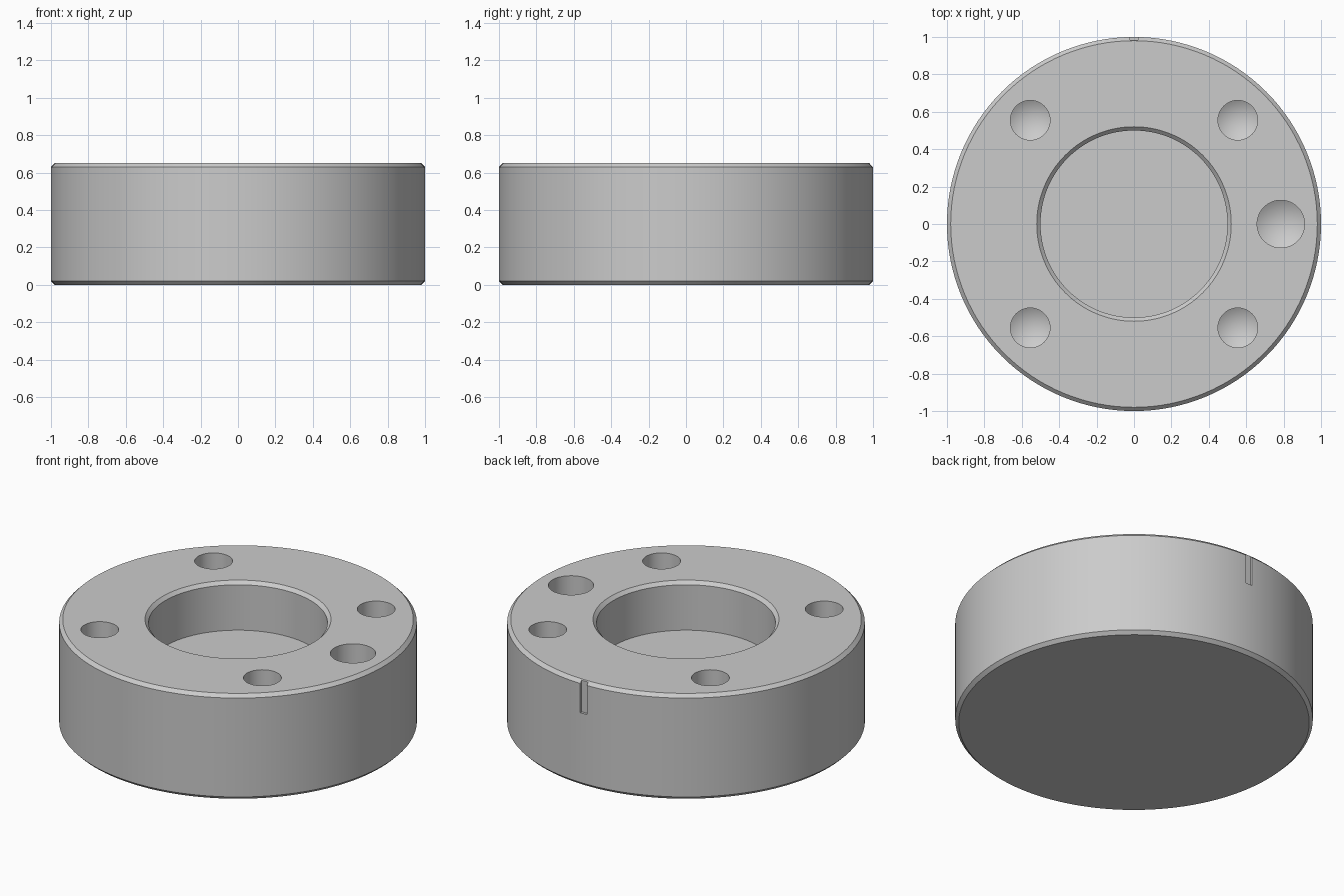
import bpy, bmesh, math
from mathutils import Matrix

if "Cube" in bpy.data.objects:
    bpy.data.objects.remove(bpy.data.objects["Cube"])

H = 0.65


def lathe(bm, profile, segments, x=0.0, y=0.0):
    """Revolve an (r, z) profile that starts and ends on the axis."""
    rings = []
    for r, z in profile:
        if r == 0:
            rings.append([bm.verts.new((x, y, z))])
        else:
            rings.append([bm.verts.new((x + r * math.cos(2 * math.pi * i / segments),
                                        y + r * math.sin(2 * math.pi * i / segments), z))
                          for i in range(segments)])
    for a, b in zip(rings, rings[1:]):
        for i in range(segments):
            j = (i + 1) % segments
            corners = [a[i % len(a)], a[j % len(a)], b[j % len(b)], b[i % len(b)]]
            bm.faces.new(list(dict.fromkeys(corners)))


def finish(bm, name):
    bmesh.ops.recalc_face_normals(bm, faces=bm.faces)
    mesh = bpy.data.meshes.new(name)
    bm.to_mesh(mesh)
    bm.free()
    obj = bpy.data.objects.new(name, mesh)
    bpy.context.collection.objects.link(obj)
    return obj


# Chamfered disc with a blind central recess
bm = bmesh.new()
lathe(bm, [(0, 0), (0.98, 0), (1, 0.02), (1, H - 0.02), (0.98, H),
           (0.52, H), (0.50, H - 0.02), (0.50, 0.35), (0, 0.35)], 128)
body = finish(bm, "flange_body")

# Drilled holes with conical tips: four bolt holes and one larger dowel hole
bm = bmesh.new()
holes = [(sx * 0.555, sy * 0.555, 0.106) for sx in (-1, 1) for sy in (-1, 1)]
holes.append((0.785, 0, 0.127))
for x, y, r in holes:
    floor = H - 0.30
    lathe(bm, [(0, floor - 0.6 * r), (r, floor), (r, H + 0.1), (0, H + 0.1)], 48, x, y)

# Shallow index notch at the back rim
bmesh.ops.create_cube(bm, size=1, matrix=Matrix.Translation((0, 1.035, 0.60))
                      @ Matrix.Diagonal((0.045, 0.10, 0.30, 1)))
cutter = finish(bm, "hole_cutter")
cutter.hide_render = True

# Cut and shade
mod = body.modifiers.new("holes", 'BOOLEAN')
mod.operation = 'DIFFERENCE'
mod.solver = 'EXACT'
mod.object = cutter
bpy.context.view_layer.objects.active = body
body.select_set(True)
bpy.ops.object.modifier_apply(modifier=mod.name)
bpy.data.objects.remove(cutter)
bpy.ops.object.shade_smooth_by_angle(angle=math.radians(25))
